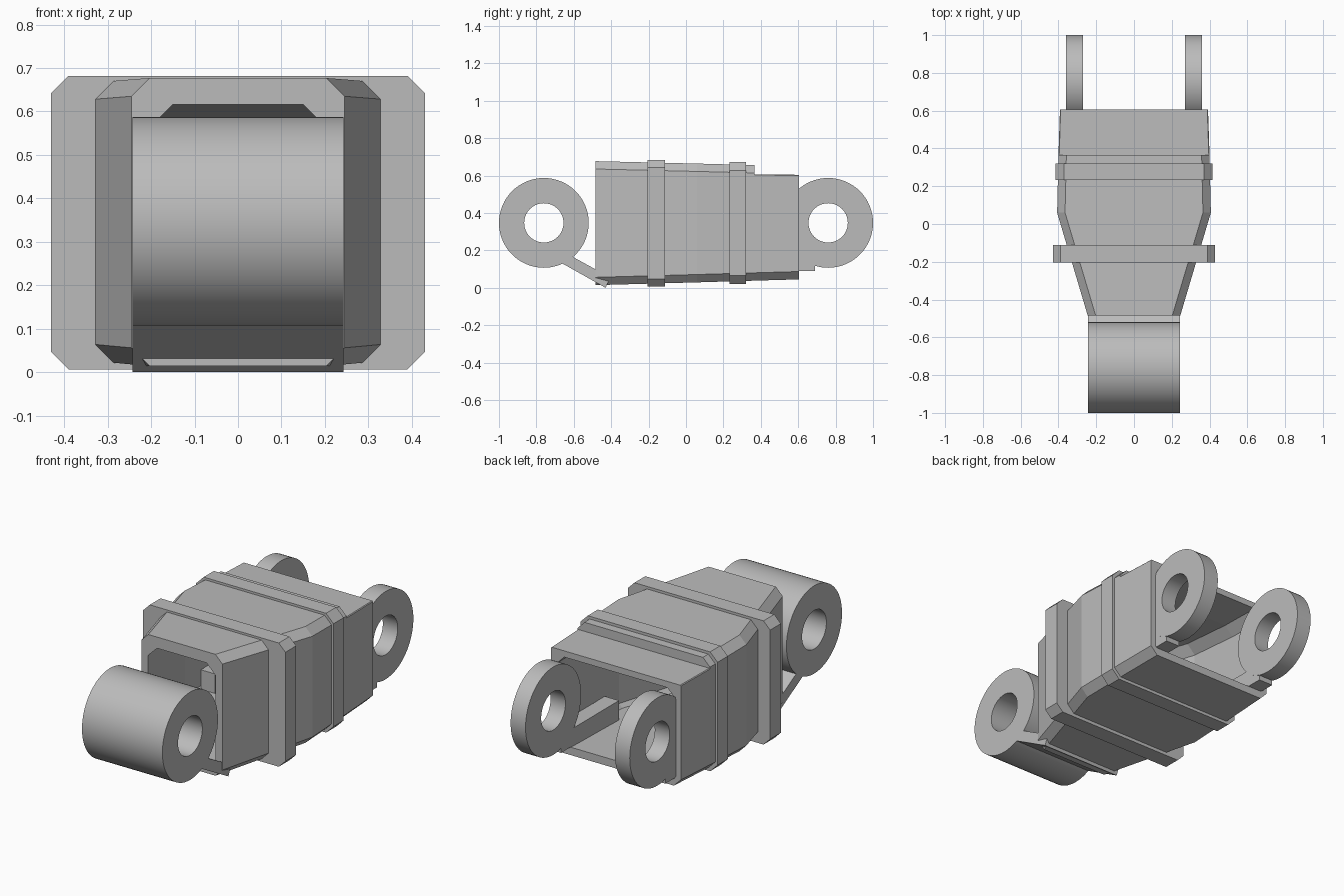
import bpy, bmesh, math

if "Cube" in bpy.data.objects:
    bpy.data.objects.remove(bpy.data.objects["Cube"], do_unlink=True)

# Single grey metal material
grey = bpy.data.materials.new("grey_metal")
grey.use_nodes = True
COLOUR = (0.5, 0.5, 0.5, 1)
grey.diffuse_color = COLOUR
grey.node_tree.nodes["Principled BSDF"].inputs["Base Color"].default_value = COLOUR


def finish(name, bm, smooth=False):
    bmesh.ops.recalc_face_normals(bm, faces=bm.faces)
    mesh = bpy.data.meshes.new(name)
    bm.to_mesh(mesh)
    bm.free()
    mesh.materials.append(grey)
    ob = bpy.data.objects.new(name, mesh)
    bpy.context.collection.objects.link(ob)
    if smooth:
        bpy.ops.object.select_all(action='DESELECT')
        ob.select_set(True)
        bpy.context.view_layer.objects.active = ob
        bpy.ops.object.shade_smooth_by_angle(angle=math.radians(30))
    return ob


def loop_of_sections(name, sections, smooth=False):
    """Bridge closed sections in order, and the last back to the first."""
    bm = bmesh.new()
    rings = [[bm.verts.new(p) for p in s] for s in sections]
    n = len(rings[0])
    for a, b in zip(rings, rings[1:] + rings[:1]):
        for i in range(n):
            j = (i + 1) % n
            bm.faces.new((a[i], a[j], b[j], b[i]))
    return finish(name, bm, smooth)


def octagon(y, hw, z0, z1, top=0.042, bottom=0.042):
    """Rectangle with chamfered corners, facing along y."""
    right = [(hw - bottom, z0), (hw, z0 + bottom), (hw, z1 - top), (hw - top, z1)]
    left = [(-x, z) for x, z in reversed(right)]
    return [(x, y, z) for x, z in right + left]


def tube(name, x0, x1, y, z, r_out, r_in, n=64):
    """Bored cylinder along x."""
    def ring(x, r):
        return [(x, y + r * math.cos(2 * math.pi * i / n),
                 z + r * math.sin(2 * math.pi * i / n)) for i in range(n)]
    return loop_of_sections(name, [ring(x0, r_out), ring(x1, r_out),
                                   ring(x1, r_in), ring(x0, r_in)], True)


def prism(name, x0, x1, profile):
    """Side profile of (y, z) points extruded along x."""
    bm = bmesh.new()
    face = bm.faces.new([bm.verts.new((x0, y, z)) for y, z in profile])
    ext = bmesh.ops.extrude_face_region(bm, geom=[face])
    moved = [v for v in ext["geom"] if isinstance(v, bmesh.types.BMVert)]
    bmesh.ops.translate(bm, verts=moved, vec=(x1 - x0, 0, 0))
    return finish(name, bm)


# Hollow tapered housing, open at both ends, with a step down at the rear top
outer = [octagon(-0.485, 0.245, 0.014, 0.677),
         octagon(0.06, 0.407, 0.029, 0.664),
         octagon(0.365, 0.40, 0.038, 0.656),
         octagon(0.365, 0.40, 0.038, 0.607, 0.004),
         octagon(0.605, 0.392, 0.045, 0.604, 0.004)]
inner = [octagon(0.605, 0.362, 0.088, 0.57, 0.05, 0.01),
         octagon(0.365, 0.362, 0.083, 0.575, 0.05, 0.01),
         octagon(0.06, 0.362, 0.075, 0.60, 0.05, 0.02),
         octagon(-0.485, 0.205, 0.06, 0.616, 0.055, 0.03)]
loop_of_sections("housing", outer + inner)

# Raised bands around the housing
for name, y0, y1, hw, z0, z1, cut, hole in (
        ("front_band", -0.205, -0.112, 0.43, 0.006, 0.682, 0.04, 0.32),
        ("rear_band", 0.232, 0.32, 0.415, 0.02, 0.672, 0.045, 0.38)):
    loop_of_sections(name, [octagon(y0, hw, z0, z1, cut, cut),
                            octagon(y1, hw, z0, z1, cut, cut),
                            octagon(y1, hole, 0.06, 0.63),
                            octagon(y0, hole, 0.06, 0.63)])

# Front barrel and the sloping plate that carries it
AXIS_Y, AXIS_Z, R, BORE = 0.76, 0.347, 0.24, 0.105
tube("front_barrel", -0.243, 0.243, -AXIS_Y, AXIS_Z, R, BORE)
prism("barrel_arm", -0.243, 0.243,
      [(-0.67, 0.135), (-0.61, 0.168), (-0.405, 0.055), (-0.43, 0.0)])

# Rear pair of lugs with bars running into the housing
for side, s in (("left", 1), ("right", -1)):
    tube(side + "_rear_lug", s * 0.27, s * 0.36, AXIS_Y, AXIS_Z, R, BORE)
    prism(side + "_lug_bar", s * 0.272, s * 0.358,
          [(0.69, 0.09), (0.69, 0.185), (0.19, 0.185), (0.19, 0.07), (0.6, 0.07), (0.6, 0.09)])
